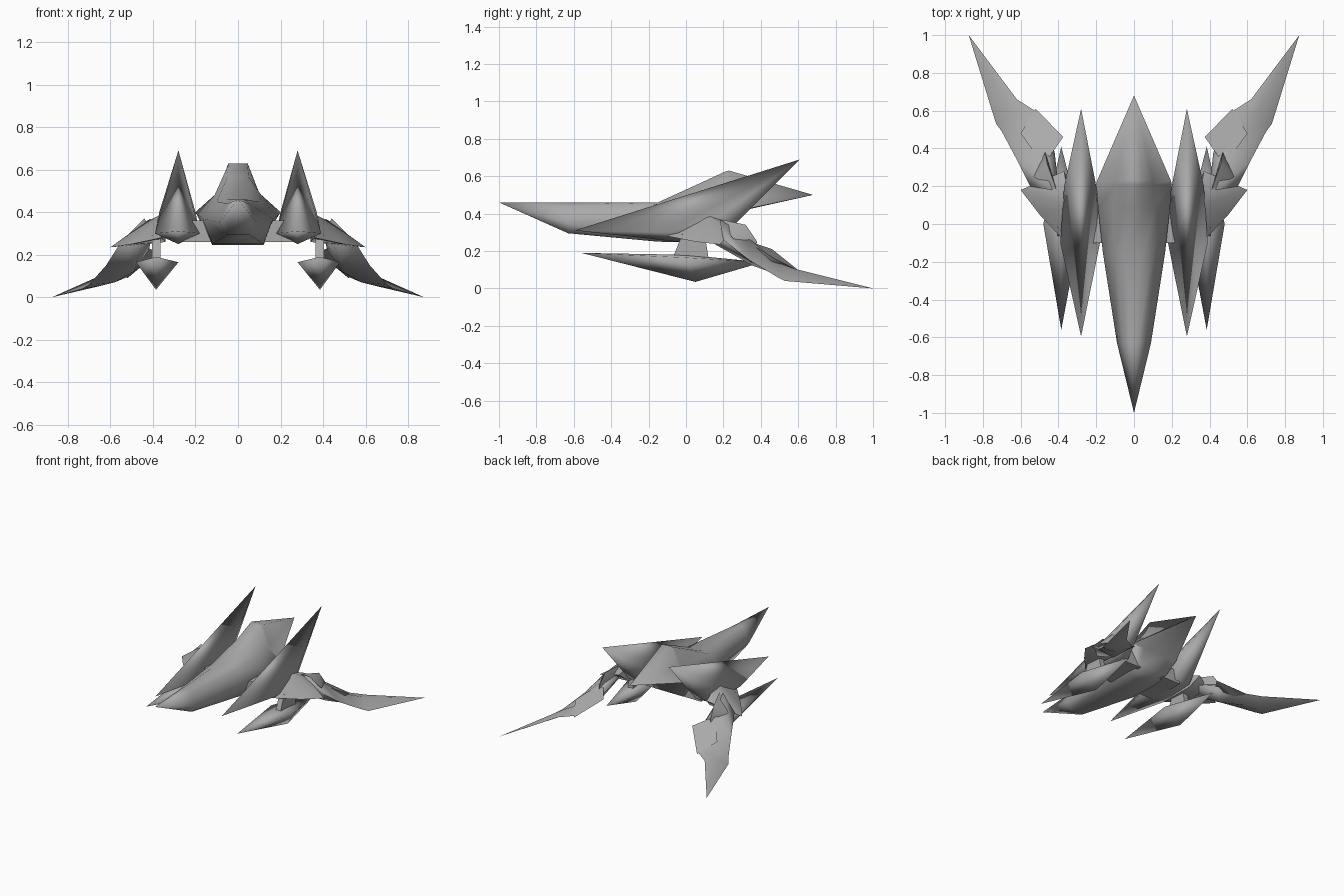
import bpy, bmesh, math

if "Cube" in bpy.data.objects:
    bpy.data.objects.remove(bpy.data.objects["Cube"], do_unlink=True)

grey = bpy.data.materials.new("hull_grey")
grey.use_nodes = True
grey.diffuse_color = (0.4, 0.4, 0.4, 1)
grey.node_tree.nodes["Principled BSDF"].inputs["Base Color"].default_value = (0.4, 0.4, 0.4, 1)


def finish(name, bm, mirror, angle):
    """Turn a bmesh into a shaded, optionally mirrored object."""
    bmesh.ops.recalc_face_normals(bm, faces=bm.faces)
    mesh = bpy.data.meshes.new(name)
    bm.to_mesh(mesh)
    bm.free()
    mesh.materials.append(grey)
    ob = bpy.data.objects.new(name, mesh)
    bpy.context.collection.objects.link(ob)
    if mirror:
        ob.modifiers.new("Mirror", 'MIRROR').use_mirror_merge = False
    bpy.ops.object.select_all(action='DESELECT')
    ob.select_set(True)
    bpy.context.view_layer.objects.active = ob
    bpy.ops.object.shade_smooth_by_angle(angle=math.radians(angle))


def shard(name, points, angle=180):
    """Mirrored faceted solid spanned by a few corner points."""
    bm = bmesh.new()
    verts = [bm.verts.new(p) for p in points]
    res = bmesh.ops.convex_hull(bm, input=verts)
    loose = {v for v in res["geom_interior"] + res["geom_unused"] if isinstance(v, bmesh.types.BMVert)}
    bmesh.ops.delete(bm, geom=list(loose), context='VERTS')
    bmesh.ops.dissolve_limit(bm, angle_limit=0.02, verts=bm.verts, edges=bm.edges)
    finish(name, bm, True, angle)


def loft(name, rings, start=None, end=None, mirror=False, angle=75):
    """Skin equal-sized rings, closing each end with a point or a cap."""
    bm = bmesh.new()
    loops = [[bm.verts.new(p) for p in ring] for ring in rings]
    n = len(loops[0])
    for a, b in zip(loops, loops[1:]):
        for i in range(n):
            j = (i + 1) % n
            bm.faces.new((a[i], a[j], b[j], b[i]))
    for ring, tip in ((loops[0], start), (loops[-1], end)):
        if tip is None:
            bm.faces.new(ring)
        else:
            t = bm.verts.new(tip)
            for i in range(n):
                bm.faces.new((ring[i], ring[(i + 1) % n], t))
    finish(name, bm, mirror, angle)


def body_ring(y, half):
    """Full cross-section from the right half, listed top to bottom."""
    return [(x, y, z) for x, z in half] + [(-x, y, z) for x, z in reversed(half)]


# Central body: pointed nose, raised canopy and tail spike
loft("body", [
    body_ring(-0.63, [(0.02, 0.46), (0.05, 0.44), (0.09, 0.35), (0.05, 0.295)]),
    body_ring(-0.15, [(0.05, 0.46), (0.10, 0.45), (0.165, 0.37), (0.12, 0.25)]),
    body_ring(0.08, [(0.05, 0.565), (0.11, 0.48), (0.19, 0.39), (0.12, 0.245)]),
    body_ring(0.21, [(0.045, 0.625), (0.10, 0.49), (0.20, 0.40), (0.12, 0.27)]),
    body_ring(0.23, [(0.045, 0.63), (0.10, 0.49), (0.195, 0.405), (0.10, 0.40)]),
], start=(0, -1, 0.46), end=(0, 0.68, 0.5))

# Tall side blades rising to the rear
shard("side_blade", [
    (0.28, -0.595, 0.31), (0.28, 0.61, 0.69),
    (0.39, -0.1, 0.30), (0.18, -0.1, 0.30), (0.28, -0.05, 0.25),
    (0.37, 0.2, 0.40), (0.20, 0.2, 0.40), (0.34, 0.2, 0.28), (0.22, 0.2, 0.28)])

# Bridge between body and blades
shard("blade_bridge", [(x, y, z) for x in (0.1, 0.26) for y in (-0.1, 0.19) for z in (0.26, 0.36)], 30)

# Stub wings outside the blades
shard("stub_wing", [
    (0.36, -0.1, 0.28), (0.50, 0.05, 0.25), (0.60, 0.18, 0.235), (0.44, 0.2, 0.35),
    (0.37, 0.28, 0.33), (0.34, 0.1, 0.40), (0.34, 0.2, 0.26)], 60)

# Hanging pods and their pylons
shard("pod", [
    (0.385, -0.56, 0.19), (0.385, 0.41, 0.14), (0.385, 0.05, 0.035),
    (0.28, 0.0, 0.165), (0.48, 0.0, 0.165), (0.385, 0.0, 0.18)])
shard("pylon", [(x, y, z) for x in (0.365, 0.405)
                for y, z in ((-0.07, 0.165), (0.12, 0.165), (0.1, 0.29), (-0.02, 0.29))], 30)

# Rear legs sweeping back and down to a point
loft("rear_leg", [
    [(0.40, 0.20, 0.30), (0.44, 0.18, 0.37), (0.55, 0.20, 0.26), (0.45, 0.13, 0.25)],
    [(0.42, 0.38, 0.22), (0.47, 0.32, 0.28), (0.62, 0.34, 0.15), (0.49, 0.36, 0.12)],
    [(0.51, 0.59, 0.10), (0.56, 0.50, 0.135), (0.70, 0.49, 0.06), (0.58, 0.50, 0.07)],
    [(0.62, 0.66, 0.085), (0.64, 0.58, 0.105), (0.73, 0.53, 0.04), (0.64, 0.56, 0.055)],
], end=(0.875, 1, 0), mirror=True, angle=100)

# Thigh cap and diamond knee plate
shard("thigh_cap", [
    (0.41, 0.18, 0.37), (0.46, 0.32, 0.34), (0.42, 0.22, 0.28), (0.53, 0.25, 0.27),
    (0.47, 0.38, 0.25), (0.47, 0.36, 0.18)], 60)
shard("knee_plate", [
    (0.52, 0.61, 0.09), (0.375, 0.46, 0.21), (0.48, 0.31, 0.26), (0.60, 0.48, 0.155),
    (0.54, 0.40, 0.12), (0.50, 0.50, 0.11)], 60)
